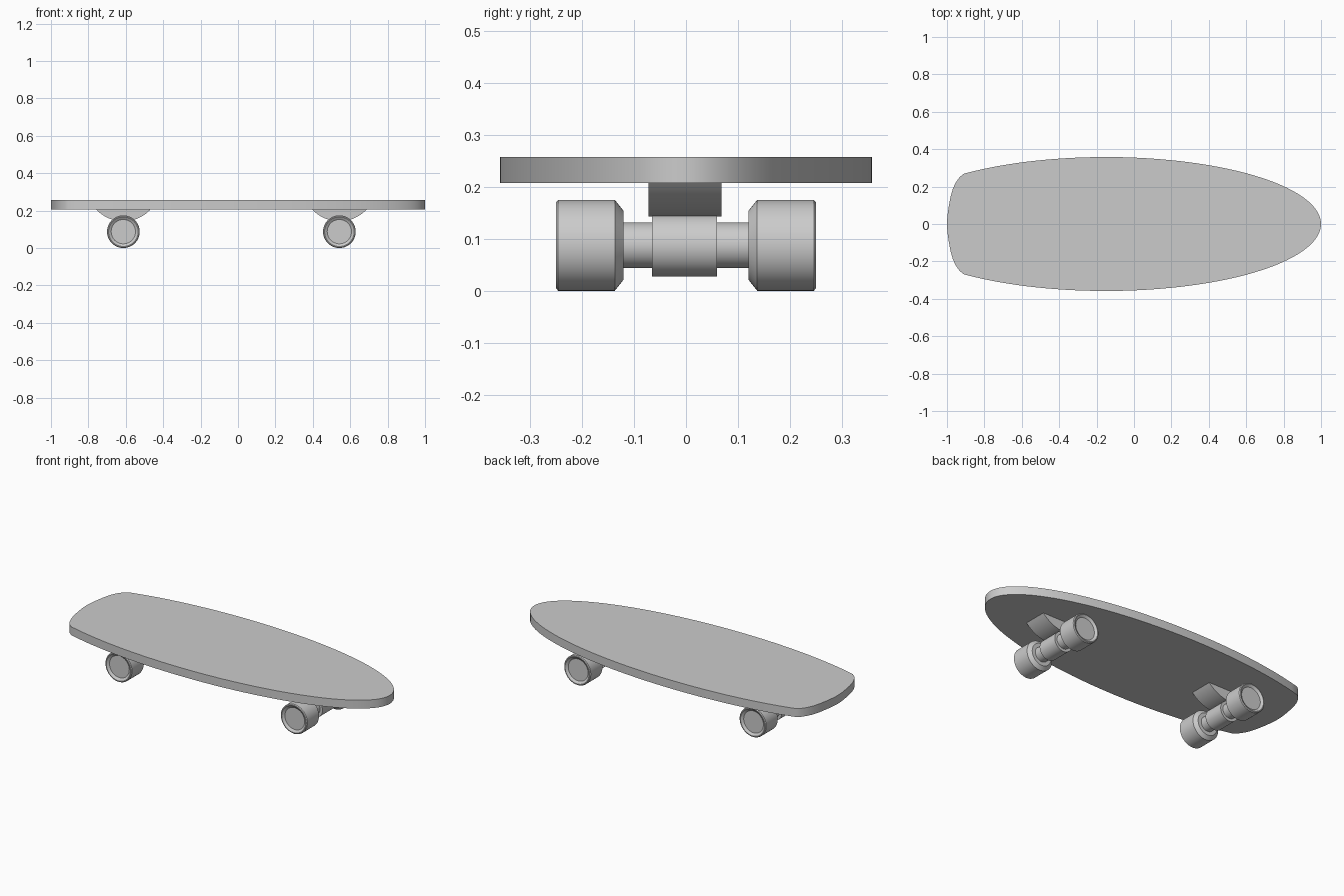
import bpy, bmesh
from math import sin, cos, pi, asin, acos, sqrt

if "Cube" in bpy.data.objects:
    bpy.data.objects.remove(bpy.data.objects["Cube"])


def finish(name, bm, angle=0.5):
    bmesh.ops.recalc_face_normals(bm, faces=bm.faces)
    me = bpy.data.meshes.new(name)
    bm.to_mesh(me)
    bm.free()
    ob = bpy.data.objects.new(name, me)
    bpy.context.collection.objects.link(ob)
    bpy.ops.object.select_all(action='DESELECT')
    ob.select_set(True)
    bpy.context.view_layer.objects.active = ob
    bpy.ops.object.shade_smooth_by_angle(angle=angle)
    return ob


def prism(name, points, direction):
    """Extrude a closed outline of 3D points along a direction."""
    bm = bmesh.new()
    face = bm.faces.new([bm.verts.new(p) for p in points])
    ext = bmesh.ops.extrude_face_region(bm, geom=[face], use_keep_orig=True)
    verts = [g for g in ext['geom'] if isinstance(g, bmesh.types.BMVert)]
    bmesh.ops.translate(bm, vec=direction, verts=verts)
    return finish(name, bm)


def lathe(name, x, z, profile, side=1, n=48):
    """Revolve (radius, y) pairs about a y-parallel axis and cap the ends."""
    bm = bmesh.new()
    rings = [[bm.verts.new((x + r * cos(2 * pi * i / n), side * y,
                            z + r * sin(2 * pi * i / n))) for i in range(n)]
             for r, y in profile]
    for a, b in zip(rings, rings[1:]):
        for i in range(n):
            j = (i + 1) % n
            bm.faces.new((a[i], a[j], b[j], b[i]))
    bm.faces.new(rings[0])
    bm.faces.new(rings[-1])
    return finish(name, bm)


# Deck: elliptical sides and nose, shallow rounded tail
CX, A, B = -0.15, 1.15, 0.358
last = acos((-0.91 - CX) / A)
half = [(CX + A * cos(last * i / 40), B * sin(last * i / 40)) for i in range(41)]
half += [(-0.933, 0.25), (-0.953, 0.222), (-0.968, 0.19), (-0.981, 0.145),
         (-0.991, 0.09), (-0.998, 0.04)]
outline = half + [(-1.0, 0)] + [(x, -y) for x, y in reversed(half[1:])]
prism("deck", [(x, y, 0.207) for x, y in outline], (0, 0, 0.05))

# Wheel cross-section: inner chamfer, tread, outer rim, recessed face
WHEEL = [(0.066, 0.12), (0.0875, 0.137), (0.0875, 0.246), (0.083, 0.25),
         (0.079, 0.25), (0.065, 0.24)]
AXLE_Z = 0.0875

for end, x in (("rear", -0.613), ("front", 0.542)):
    # Mounting block: circular segment hanging under the deck
    w, d = 0.147, 0.065
    R = (w * w + d * d) / (2 * d)
    span = asin(w / R)
    arc = [span * (i / 12 - 1) for i in range(25)]
    prism(end + "_mount", [(x + R * sin(t), -0.072, 0.208 - d + R - R * cos(t))
                           for t in arc], (0, 0.14, 0))
    # Hub and axle
    lathe(end + "_hub", x, AXLE_Z, [(0.06, -0.065), (0.06, 0.06)])
    lathe(end + "_axle", x, AXLE_Z, [(0.044, -0.13), (0.044, 0.13)])
    # Wheels
    for label, side in (("left", 1), ("right", -1)):
        lathe(f"{end}_{label}_wheel", x, AXLE_Z, WHEEL, side)
